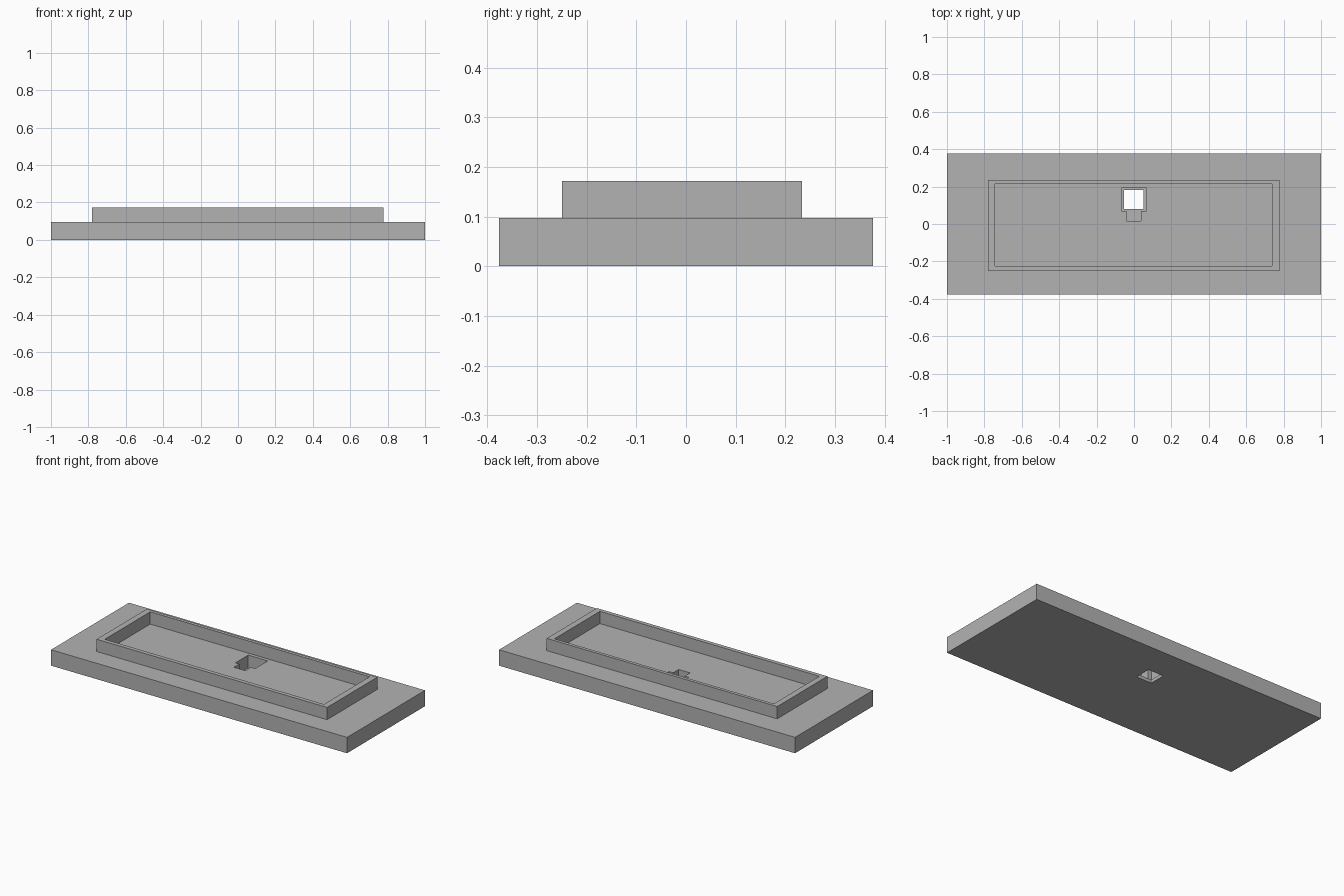
import bpy
import bmesh

cube = bpy.data.objects.get("Cube")
if cube:
    bpy.data.objects.remove(cube, do_unlink=True)

grey = bpy.data.materials.new("plain_grey")
grey.use_nodes = True
colour = (0.45, 0.45, 0.45, 1)
grey.diffuse_color = colour
grey.node_tree.nodes["Principled BSDF"].inputs["Base Color"].default_value = colour

BASE_TOP, RIM_TOP, LEDGE = 0.097, 0.172, 0.02


def rect(x0, x1, y0, y1):
    return [(x0, y0), (x1, y0), (x1, y1), (x0, y1)]


def prism(name, outline, z0, z1):
    """Extrude a counter-clockwise outline from z0 to z1."""
    bm = bmesh.new()
    face = bm.faces.new([bm.verts.new((x, y, z0)) for x, y in outline])
    top = bmesh.ops.extrude_face_region(bm, geom=[face])["geom"]
    moved = [v for v in top if isinstance(v, bmesh.types.BMVert)]
    bmesh.ops.translate(bm, verts=moved, vec=(0, 0, z1 - z0))
    bmesh.ops.recalc_face_normals(bm, faces=bm.faces)
    mesh = bpy.data.meshes.new(name)
    bm.to_mesh(mesh)
    bm.free()
    mesh.materials.append(grey)
    obj = bpy.data.objects.new(name, mesh)
    bpy.context.collection.objects.link(obj)
    return obj


def cut(target, cutter):
    """Subtract the cutter, apply the result and discard the cutter."""
    cutter.hide_render = True
    mod = target.modifiers.new("cut", "BOOLEAN")
    mod.operation = "DIFFERENCE"
    mod.solver = "EXACT"
    mod.object = cutter
    bpy.context.view_layer.objects.active = target
    bpy.ops.object.modifier_apply(modifier=mod.name)
    bpy.data.objects.remove(cutter, do_unlink=True)


# Base plate with a stepped pocket and a through hole
base = prism("base_plate", rect(-1, 1, -0.376, 0.376), 0, BASE_TOP)
pocket = [(-0.04, 0.017), (0.038, 0.017), (0.038, 0.07), (0.066, 0.07),
          (0.066, 0.193), (-0.066, 0.193), (-0.066, 0.07), (-0.04, 0.07)]
cut(base, prism("pocket_cutter", pocket, LEDGE, 0.2))
cut(base, prism("hole_cutter", rect(-0.053, 0.05, 0.081, 0.181), -0.1, 0.2))

# Raised rectangular rim
rim = prism("raised_rim", rect(-0.78, 0.777, -0.25, 0.234), BASE_TOP, RIM_TOP)
cut(rim, prism("rim_cutter", rect(-0.743, 0.739, -0.225, 0.214), 0, 0.3))
